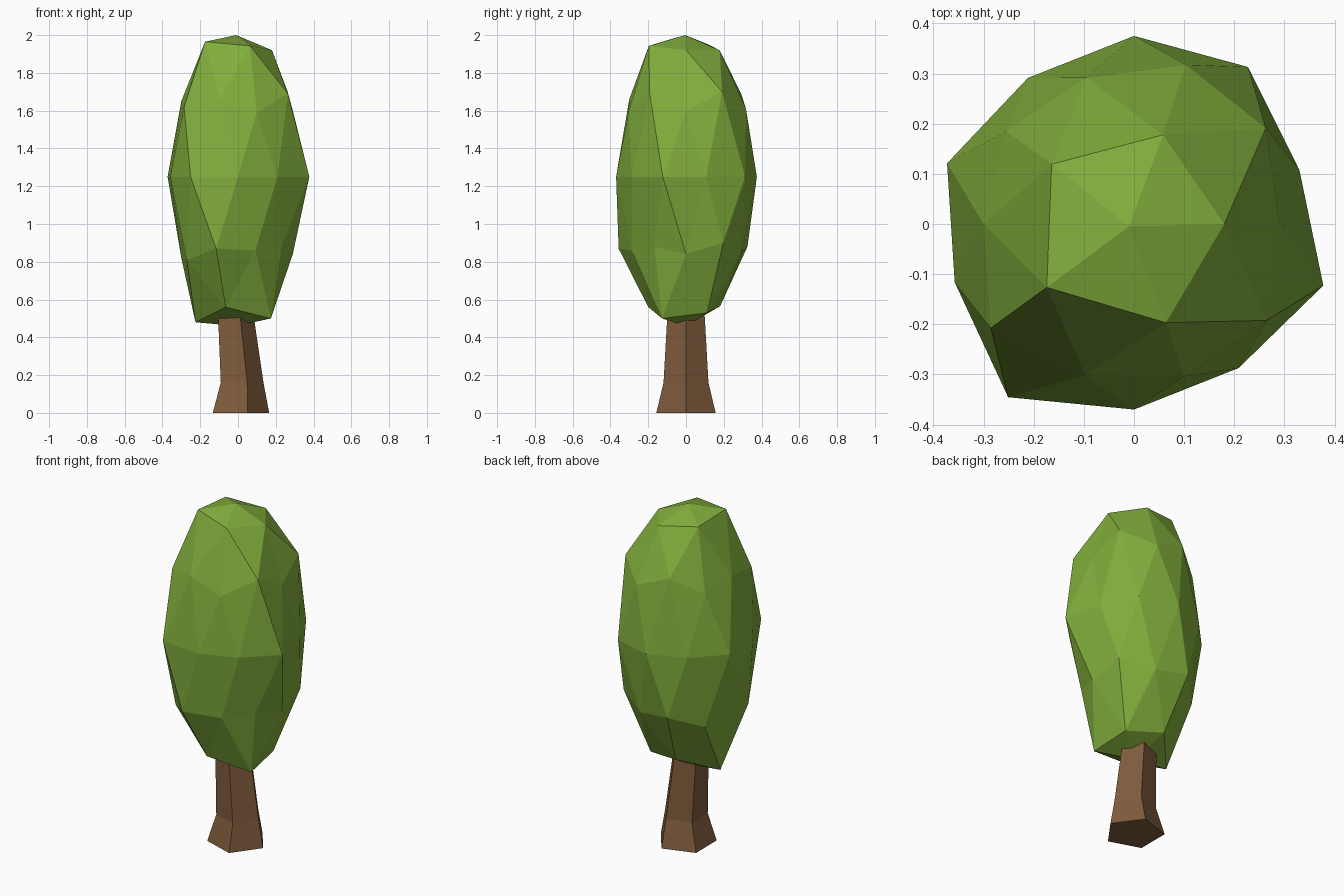
import bpy
import bmesh
from math import atan2, cos, sin, radians, degrees

default_cube = bpy.data.objects.get("Cube")
if default_cube:
    bpy.data.objects.remove(default_cube, do_unlink=True)


def make_material(name, colour):
    material = bpy.data.materials.new(name)
    material.use_nodes = True
    material.diffuse_color = (*colour, 1)
    shader = next(node for node in material.node_tree.nodes
                  if node.type == 'BSDF_PRINCIPLED')
    shader.inputs["Base Color"].default_value = (*colour, 1)
    shader.inputs["Roughness"].default_value = 0.9
    return material


def make_object(name, bm, material):
    bmesh.ops.recalc_face_normals(bm, faces=bm.faces[:])
    mesh = bpy.data.meshes.new(name)
    bm.to_mesh(mesh)
    bm.free()
    mesh.materials.append(material)
    obj = bpy.data.objects.new(name, mesh)
    bpy.context.collection.objects.link(obj)
    return obj


leaf_green = make_material("leaf green", (0.22, 0.42, 0.045))
bark_brown = make_material("bark brown", (0.21, 0.105, 0.045))

# Trunk: a flared five-sided column that leans slightly to one side
# Each section is centre x, radius, height
trunk_sections = [(0, .165, 0), (.01, .125, .16), (-.02, .105, .5), (-.025, .1, .57)]
bm = bmesh.new()
rings = []
for centre, radius, height in trunk_sections:
    angles = [radians(72 * i) for i in range(5)]
    rings.append([bm.verts.new((centre + radius * cos(a), radius * sin(a), height))
                  for a in angles])
for lower, upper in zip(rings, rings[1:]):
    for i in range(5):
        j = (i + 1) % 5
        bm.faces.new((lower[i], lower[j], upper[j], upper[i]))
bm.faces.new(rings[0][::-1])
bm.faces.new(rings[-1])
make_object("trunk", bm, bark_brown)

# Crown: a stretched icosphere whose rings are given uneven radii and heights
# Each ring is sphere level, first angle, radii, heights
crown_rings = [
    (.851, 0, (.18, .187, .203, .215, .207), (1.92, 1.92, 1.95, 1.965, 1.943)),
    (.526, 36, (.325, .307, .3, .316, .327), (1.7, 1.69, 1.65, 1.66, 1.69)),
    (.447, 0, (.29, .334, .315, .353, .32), (1.6, 1.61, 1.6, 1.62, 1.59)),
    (0, 18, (.347, .387, .375, .36, .392, .376, .427, .37, .355, .397), (1.25,) * 10),
    (-.447, 36, (.335, .342, .3, .375, .285), (.9, .88, .82, .87, .88)),
    (-.526, 0, (.29, .31, .31, .335, .3), (.84, .85, .81, .81, .86)),
    (-.851, 36, (.19, .19, .225, .21, .215), (.53, .565, .48, .56, .5)),
]
bm = bmesh.new()
bmesh.ops.create_icosphere(bm, subdivisions=2, radius=1)
for vert in bm.verts:
    if abs(vert.co.z) > .95:
        vert.co = (-.01, -.005, 2) if vert.co.z > 0 else (-.01, 0, .46)
        continue
    level, first, radii, heights = min(crown_rings, key=lambda r: abs(r[0] - vert.co.z))
    angle = atan2(vert.co.y, vert.co.x)
    count = len(radii)
    index = round((degrees(angle) - first) * count / 360) % count
    vert.co = (radii[index] * cos(angle), radii[index] * sin(angle), heights[index])
make_object("crown", bm, leaf_green)
